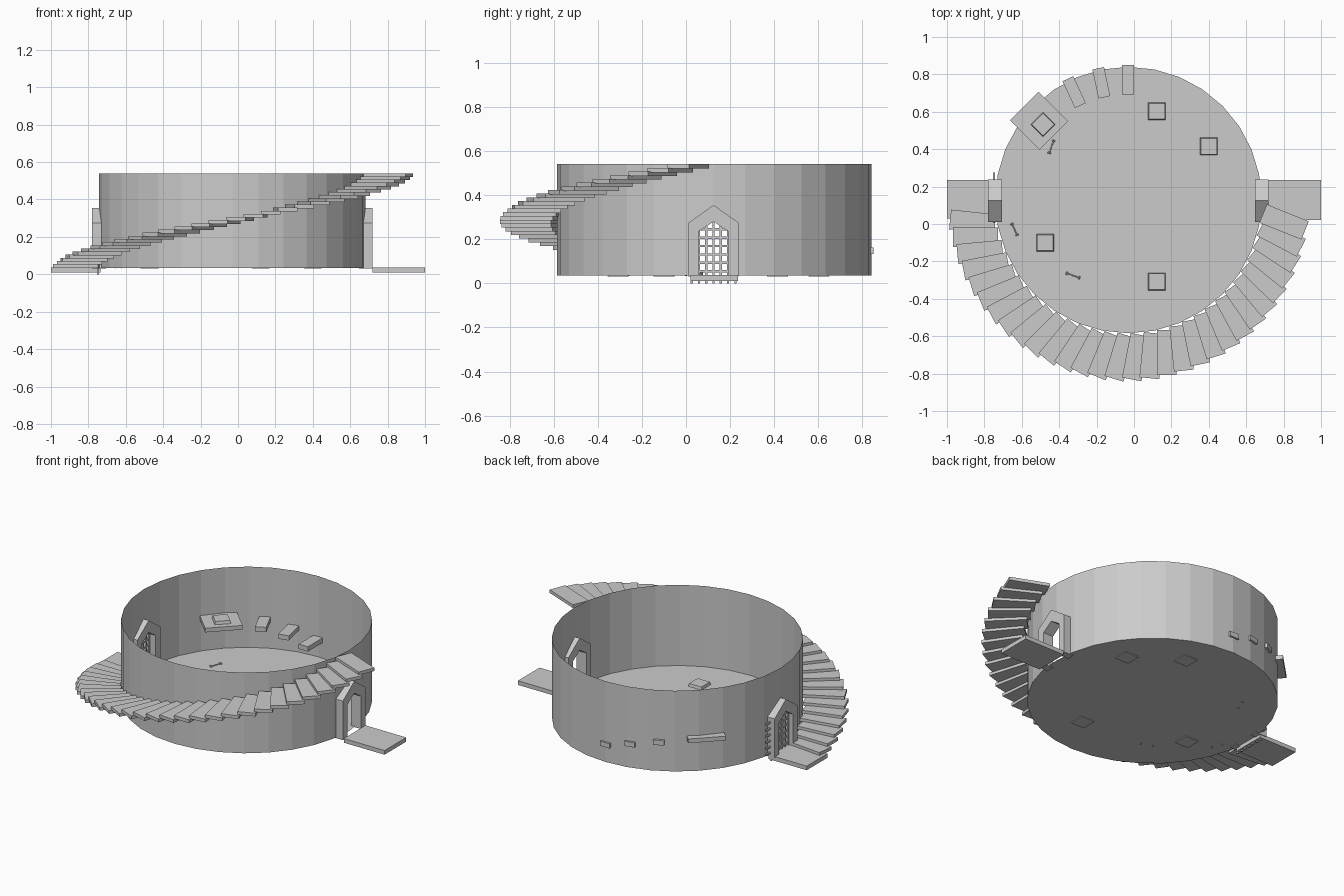
import bpy, bmesh
from math import radians, sin, cos, atan2, hypot
from mathutils import Matrix, Vector

if "Cube" in bpy.data.objects:
    bpy.data.objects.remove(bpy.data.objects["Cube"])

CX, CY, R = -0.03, 0.128, 0.712
Z0, Z1 = 0.035, 0.54
DY = 0.125  # doorway centre line


def finish(bm, name):
    bmesh.ops.recalc_face_normals(bm, faces=bm.faces)
    me = bpy.data.meshes.new(name)
    bm.to_mesh(me)
    bm.free()
    ob = bpy.data.objects.new(name, me)
    bpy.context.collection.objects.link(ob)
    return ob


def add_box(bm, c, s, rot=0.0):
    m = Matrix.Translation(c) @ Matrix.Rotation(rot, 4, 'Z') @ Matrix.Diagonal((*s, 1))
    bmesh.ops.create_cube(bm, size=1, matrix=m)


def box(name, c, s, rot=0.0):
    bm = bmesh.new()
    add_box(bm, c, s, rot)
    return finish(bm, name)


# Round open room: single-skin wall and floor, with pointed doorways cut out
bm = bmesh.new()
bmesh.ops.create_cone(bm, cap_ends=True, segments=32, radius1=R, radius2=R, depth=Z1 - Z0,
                      matrix=Matrix.Translation((CX, CY, (Z0 + Z1) / 2)))
top = [f for f in bm.faces if f.calc_center_median().z > Z1 - 0.01]
bmesh.ops.delete(bm, geom=top, context='FACES_ONLY')
HW, SH, AP = 0.068, 0.235, 0.28
slope = (AP - SH) / HW
planes = [((0, DY - HW, 0), (0, 1, 0)), ((0, DY + HW, 0), (0, 1, 0)),
          ((0, DY, AP), (0, slope, 1)), ((0, DY, AP), (0, -slope, 1))]
for co, no in planes:
    fs = [f for f in bm.faces if abs(f.calc_center_median().x - CX) > 0.6
          and abs(f.calc_center_median().y - DY) < 0.25]
    geom = list({g for f in fs for g in [f, *f.edges, *f.verts]})
    bmesh.ops.bisect_plane(bm, geom=geom, plane_co=co, plane_no=Vector(no).normalized(), dist=1e-5)
hole = []
for f in bm.faces:
    c = f.calc_center_median()
    if abs(c.x - CX) > 0.6 and abs(c.y - DY) < HW and c.z < AP - slope * abs(c.y - DY):
        hole.append(f)
bmesh.ops.delete(bm, geom=hole, context='FACES')
finish(bm, "round_room")


# Pointed door surrounds
def door_frame(name, x0, x1):
    outer = [(-0.113, 0.03), (-0.113, 0.275), (0, 0.355), (0.113, 0.275), (0.113, 0.03)]
    inner = [(-HW, 0.03), (-HW, SH), (0, AP), (HW, SH), (HW, 0.03)]
    bm = bmesh.new()
    o = [bm.verts.new((x0, DY + y, z)) for y, z in outer]
    i = [bm.verts.new((x0, DY + y, z)) for y, z in inner]
    fs = [bm.faces.new((o[k], o[k + 1], i[k + 1], i[k])) for k in range(4)]
    ext = bmesh.ops.extrude_face_region(bm, geom=fs, use_keep_orig=True)
    bmesh.ops.translate(bm, vec=(x1 - x0, 0, 0),
                        verts=[g for g in ext['geom'] if isinstance(g, bmesh.types.BMVert)])
    finish(bm, name)


door_frame("left_door_frame", -0.78, -0.705)
door_frame("right_door_frame", 0.648, 0.718)

# Landings outside the doors
box("left_landing", (-0.868, 0.132, 0.024), (0.264, 0.205, 0.026))
box("right_landing", (0.859, 0.128, 0.024), (0.282, 0.215, 0.026))

# Barred gate in the left doorway
bm = bmesh.new()
for k in range(7):
    y = DY + (k - 3) * 0.033
    h = 0.285 - abs(k - 3) * 0.022
    add_box(bm, (-0.748, y, h / 2), (0.01, 0.01, h))
for k in range(6):
    add_box(bm, (-0.748, 0.14, 0.055 + k * 0.038), (0.01, 0.27, 0.01))
finish(bm, "left_gate_bars")

# Outer staircase: overlapping slabs, each skewed from the radius
N = 30
bm = bmesh.new()
for k in range(N):
    a = radians(174 + (338 - 174) * k / (N - 1))
    u, v = 0.816, 0.203
    x = CX + u * cos(a) - v * sin(a)
    y = CY + u * sin(a) + v * cos(a)
    z = 0.045 + (0.53 - 0.045) * k / (N - 1)
    add_box(bm, (x, y, z), (0.242, 0.106, 0.02), a)
finish(bm, "outer_stairs")

# Inner steps set into the wall, rising to the shelf
for k, (x, y, z, deg) in enumerate([(-0.033, 0.772, 0.147, 0), (-0.175, 0.755, 0.185, 12),
                                    (-0.32, 0.705, 0.217, 25)]):
    box(f"inner_step_{k + 1}", (x, y, z), (0.064, 0.158, 0.03), radians(deg))
box("inner_shelf", (-0.508, 0.552, 0.243), (0.216, 0.222, 0.026), radians(45))


# Bevelled pressure plates
def plate(name, x, y, z, deg=0):
    bm = bmesh.new()
    bmesh.ops.create_cone(bm, cap_ends=True, segments=4, radius1=0.067, radius2=0.06, depth=0.022,
                          matrix=Matrix.Translation((x, y, z)) @ Matrix.Rotation(radians(45 + deg), 4, 'Z'))
    finish(bm, name)


for k, (x, y) in enumerate([(0.122, 0.603), (0.4, 0.415), (-0.475, -0.1), (0.122, -0.308)]):
    plate(f"floor_plate_{k + 1}", x, y, 0.041)
plate("shelf_plate", -0.487, 0.532, 0.264, 45)


# Small bones lying on the floor
def bone(name, x0, y0, x1, y1):
    a = atan2(y1 - y0, x1 - x0)
    d = hypot(x1 - x0, y1 - y0)
    m = Matrix.Translation(((x0 + x1) / 2, (y0 + y1) / 2, 0.038)) @ Matrix.Rotation(a, 4, 'Z')
    bm = bmesh.new()
    bmesh.ops.create_cone(bm, cap_ends=True, segments=6, radius1=0.003, radius2=0.003, depth=d,
                          matrix=m @ Matrix.Rotation(radians(90), 4, 'Y'))
    for sx in (-1, 1):
        for sy in (-1, 1):
            bmesh.ops.create_icosphere(bm, subdivisions=1, radius=0.006,
                                       matrix=m @ Matrix.Translation((sx * d / 2, sy * 0.004, 0)))
    finish(bm, name)


bone("bone_1", -0.653, 0.0, -0.625, -0.058)
bone("bone_2", -0.36, -0.263, -0.293, -0.287)
bone("bone_3", -0.453, 0.38, -0.43, 0.445)
